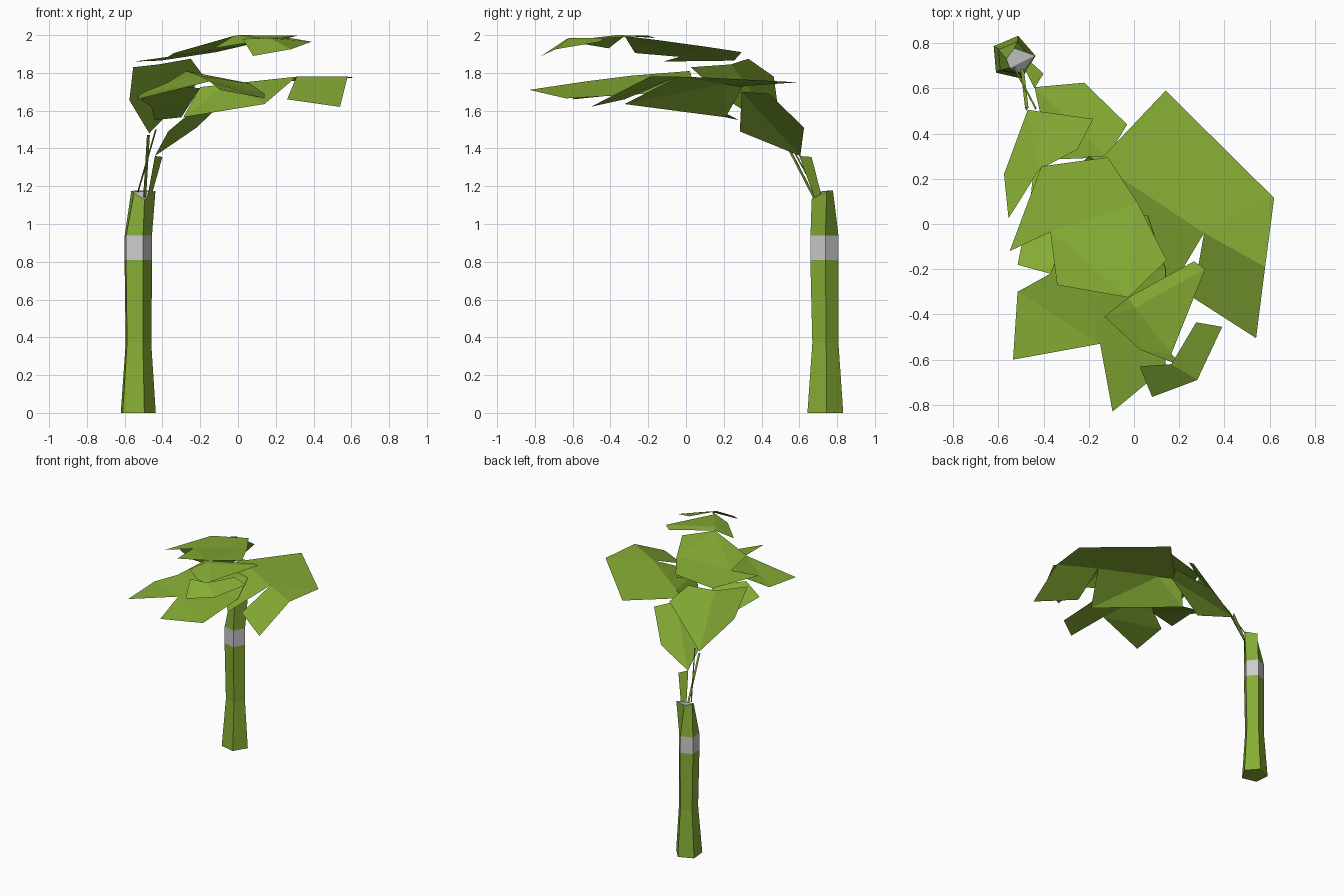
import bpy, bmesh, math
from mathutils import Vector


def material(name, rgb):
    m = bpy.data.materials.new(name)
    m.diffuse_color = (*rgb, 1)
    return m


green = material("leaf_green", (0.24, 0.42, 0.035))
grey = material("pale_grey", (0.6, 0.6, 0.6))


def make(name, bm, mats):
    me = bpy.data.meshes.new(name)
    bm.to_mesh(me)
    bm.free()
    ob = bpy.data.objects.new(name, me)
    bpy.context.collection.objects.link(ob)
    for m in mats:
        me.materials.append(m)
    return ob


def leaf(name, rib, *sides):
    """Thin sheet folded along a midrib; each side is an outline from rib end to rib start."""
    bm = bmesh.new()
    ribs = [bm.verts.new(p) for p in rib]
    for side in sides:
        f = bm.faces.new(ribs + [bm.verts.new(p) for p in side])
        f.normal_update()
        if f.normal.z < 0:
            f.normal_flip()
    bmesh.ops.triangulate(bm, faces=[f for f in bm.faces if len(f.verts) > 4])
    return make(name, bm, [green])


def stem(name, path, r):
    """Three-sided stalk."""
    bm = bmesh.new()
    rings = []
    for p in path:
        rings.append([bm.verts.new(Vector(p) + Vector((r * math.cos(a), r * math.sin(a), 0)))
                      for a in (0.4, 0.4 + math.tau / 3, 0.4 + 2 * math.tau / 3)])
    for a, b in zip(rings, rings[1:]):
        for i in range(3):
            j = (i + 1) % 3
            bm.faces.new((a[i], a[j], b[j], b[i]))
    make(name, bm, [green])


# five-sided trunk with a grey band and a slanted grey cut at the top
bm = bmesh.new()
rings = []
for z, r, cx, cy in ((0, 0.1, -0.535, 0.735), (0.37, 0.073, -0.532, 0.736),
                     (0.81, 0.079, -0.533, 0.731), (0.94, 0.078, -0.533, 0.731)):
    rings.append([bm.verts.new((cx + r * math.cos(math.radians(5 + 72 * i)),
                                cy + r * math.sin(math.radians(5 + 72 * i)), z)) for i in range(5)])
rings.append([bm.verts.new(p) for p in ((-0.437, 0.745, 1.175), (-0.53, 0.778, 1.178),
                                        (-0.565, 0.73, 1.175), (-0.55, 0.69, 1.165),
                                        (-0.495, 0.665, 1.13))])
for k, (a, b) in enumerate(zip(rings, rings[1:])):
    for i in range(5):
        j = (i + 1) % 5
        bm.faces.new((a[i], a[j], b[j], b[i])).material_index = int(k == 2)
bm.faces.new(rings[0][::-1])
t = rings[-1]
bm.faces.new(t[:4]).material_index = 1
bm.faces.new((t[0], t[3], t[4])).material_index = 1
make("trunk", bm, [green, grey])

# stalks
stem("left_stalk", [(-0.495, 0.68, 1.14), (-0.475, 0.51, 1.47)], 0.009)
stem("right_stalk", [(-0.53, 0.69, 1.17), (-0.435, 0.51, 1.50)], 0.005)
leaf("leaf_stalk", [(-0.455, 0.715, 1.16), (-0.40, 0.665, 1.355)],
     [(-0.44, 0.60, 1.36), (-0.48, 0.68, 1.14)])

# low leaf at the back right
leaf("back_leaf", [(-0.44, 0.605, 1.36), (-0.12, 0.295, 1.70)],
     [(-0.03, 0.44, 1.69), (-0.22, 0.625, 1.51)],
     [(-0.37, 0.285, 1.49)])

# upright leaf at the back left
leaf("back_left_leaf", [(-0.47, 0.505, 1.48), (-0.42, 0.24, 1.845)],
     [(-0.25, 0.33, 1.875), (-0.18, 0.465, 1.78)],
     [(-0.555, 0.025, 1.83), (-0.575, 0.22, 1.655)])

# wide leaf on the right, front half folded down in two lobes
leaf("right_leaf", [(-0.20, 0.30, 1.725), (-0.06, 0.205, 1.74), (0.31, -0.04, 1.78)],
     [(0.58, -0.19, 1.78), (0.62, 0.115, 1.775), (0.14, 0.59, 1.75), (-0.135, 0.30, 1.73)],
     [(0.14, -0.325, 1.635), (-0.29, 0.21, 1.565)])
leaf("right_leaf_lobe", [(0.31, -0.04, 1.78), (0.58, -0.19, 1.78)],
     [(0.54, -0.505, 1.62), (0.26, -0.325, 1.66)])

# broad top leaf
leaf("top_leaf", [(-0.41, 0.255, 1.865), (-0.37, -0.035, 1.885), (-0.34, -0.27, 1.905)],
     [(-0.025, -0.325, 1.995), (0.145, -0.16, 1.975), (0.015, 0.095, 1.94), (-0.115, 0.295, 1.91)])
leaf("top_leaf_side", [(-0.41, 0.255, 1.865), (-0.37, -0.035, 1.885)],
     [(-0.55, -0.12, 1.86)])

# upper tip leaf
leaf("upper_tip_leaf", [(-0.025, -0.325, 1.995), (0.005, -0.37, 2.0), (0.315, -0.20, 1.997)],
     [(0.265, -0.165, 1.985)])
leaf("upper_tip_leaf_front", [(0.005, -0.37, 2.0), (0.315, -0.20, 1.997)],
     [(0.165, -0.575, 1.975)])
leaf("upper_tip_leaf_side", [(-0.025, -0.325, 1.995), (0.005, -0.37, 2.0), (0.165, -0.575, 1.975)],
     [(0.215, -0.63, 1.965), (0.025, -0.555, 1.955), (-0.13, -0.41, 1.93)])

# small curled end leaf
leaf("end_leaf", [(0.165, -0.62, 1.985), (0.275, -0.435, 1.985)],
     [(0.39, -0.455, 1.965), (0.28, -0.69, 1.925)])
leaf("end_leaf_tip", [(0.025, -0.63, 1.98), (0.165, -0.62, 1.985)],
     [(0.28, -0.69, 1.925), (0.08, -0.765, 1.89)])

# front leaf, halves meeting along a midrib
leaf("front_leaf", [(-0.275, 0.02, 1.81), (-0.205, -0.29, 1.785), (-0.15, -0.53, 1.755)],
     [(-0.535, -0.60, 1.66), (-0.515, -0.30, 1.69), (-0.37, -0.22, 1.75)],
     [(-0.095, -0.83, 1.71), (0.14, -0.635, 1.665), (0.14, -0.20, 1.69), (0.06, 0.04, 1.745)])

# lower left leaf
leaf("lower_left_leaf", [(-0.44, 0.28, 1.55), (-0.37, -0.22, 1.73)],
     [(-0.515, -0.18, 1.66), (-0.46, 0.09, 1.62)],
     [(-0.20, -0.05, 1.72), (-0.30, 0.21, 1.565)])
